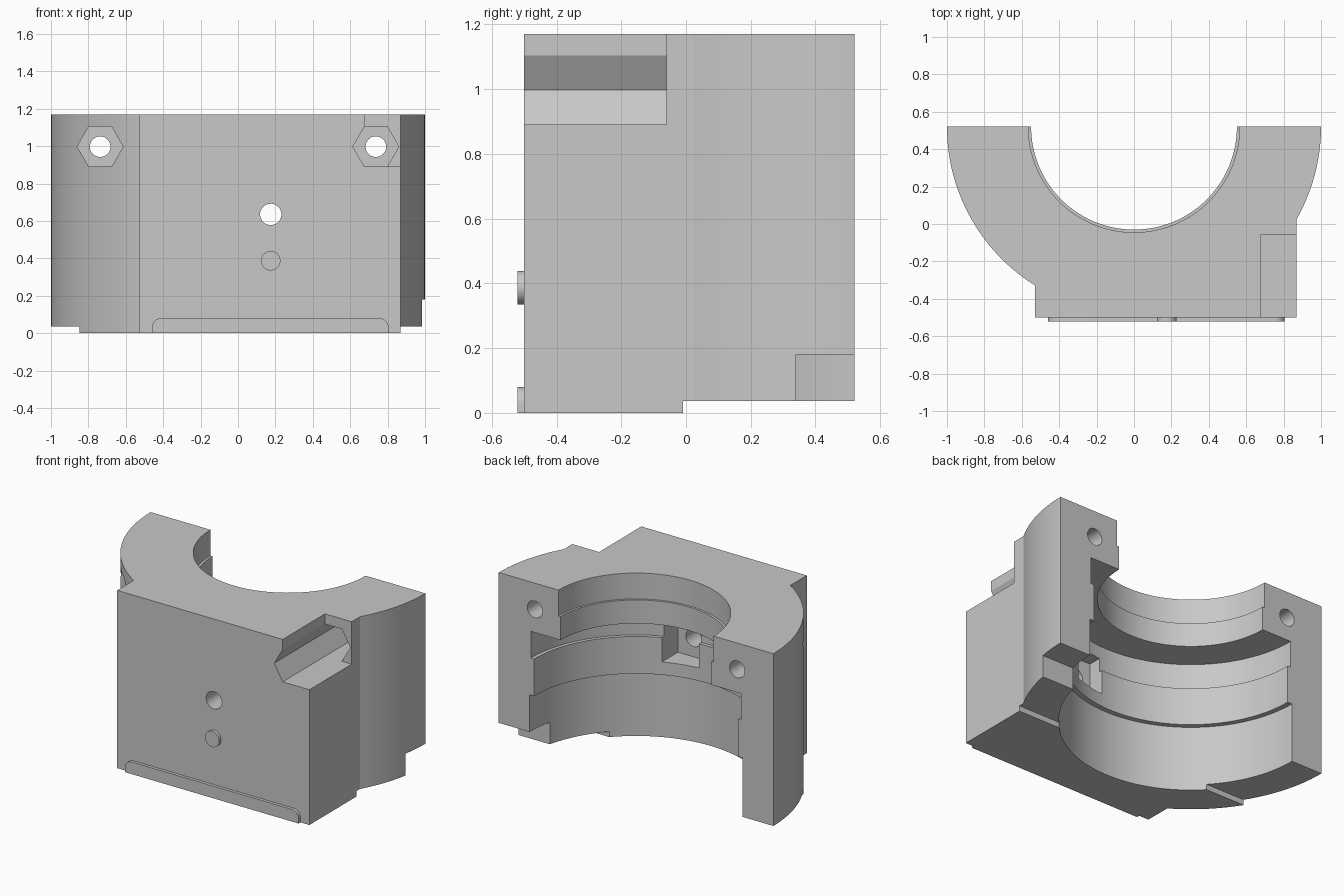
import bpy, bmesh
from math import acos, cos, sin, pi
from mathutils import Matrix, Vector

default = bpy.data.objects.get("Cube")
if default:
    bpy.data.objects.remove(default, do_unlink=True)

grey = bpy.data.materials.new("machined_grey")
grey.use_nodes = True
grey.diffuse_color = (0.58, 0.58, 0.58, 1)
grey.node_tree.nodes["Principled BSDF"].inputs["Base Color"].default_value = grey.diffuse_color

AXIS_Y = 0.52      # bore axis lies on the flat split face
TOP = 1.17
FRONT = -0.5


def make_object(name, bm):
    bmesh.ops.recalc_face_normals(bm, faces=bm.faces)
    mesh = bpy.data.meshes.new(name)
    bm.to_mesh(mesh)
    bm.free()
    mesh.materials.append(grey)
    obj = bpy.data.objects.new(name, mesh)
    bpy.context.collection.objects.link(obj)
    return obj


def prism(name, points, offset):
    """Extrude a closed outline of 3D points along an offset."""
    bm = bmesh.new()
    face = bm.faces.new([bm.verts.new(p) for p in points])
    geom = bmesh.ops.extrude_face_region(bm, geom=[face], use_keep_orig=True)["geom"]
    moved = [v for v in geom if isinstance(v, bmesh.types.BMVert)]
    bmesh.ops.translate(bm, verts=moved, vec=Vector(offset))
    return make_object(name, bm)


def box(name, x0, x1, y0, y1, z0, z1):
    return prism(name, [(x0, y0, z0), (x1, y0, z0), (x1, y1, z0), (x0, y1, z0)], (0, 0, z1 - z0))


def rod(name, x, z, radius, y0, y1, sides=48):
    """Round or hexagonal bar running front to back."""
    ring = [(x + radius * cos(2 * pi * i / sides), y0, z + radius * sin(2 * pi * i / sides))
            for i in range(sides)]
    return prism(name, ring, (0, y1 - y0, 0))


def arc(cx, cy, radius, start, end, steps):
    return [(cx + radius * cos(start + (end - start) * i / steps),
             cy + radius * sin(start + (end - start) * i / steps)) for i in range(steps + 1)]


def turned(name, profile, segments=128):
    """Solid of revolution about the bore axis from (radius, z) pairs."""
    bm = bmesh.new()
    rings = []
    for r, z in profile:
        rings.append([bm.verts.new((r * cos(2 * pi * i / segments),
                                    AXIS_Y + r * sin(2 * pi * i / segments), z))
                      for i in range(segments)])
    for low, high in zip(rings, rings[1:]):
        for i in range(segments):
            j = (i + 1) % segments
            bm.faces.new((low[i], low[j], high[j], high[i]))
    bm.faces.new(rings[0])
    bm.faces.new(rings[-1])
    return make_object(name, bm)


def cut(target, cutter):
    cutter.hide_render = True
    mod = target.modifiers.new("cut", "BOOLEAN")
    mod.operation = "DIFFERENCE"
    mod.solver = "EXACT"
    mod.object = cutter
    bpy.context.view_layer.objects.active = target
    bpy.ops.object.modifier_apply(modifier=mod.name)
    bpy.data.objects.remove(cutter, do_unlink=True)


def smooth(obj):
    bpy.ops.object.select_all(action="DESELECT")
    obj.select_set(True)
    bpy.context.view_layer.objects.active = obj
    bpy.ops.object.shade_smooth_by_angle(angle=pi / 7)


# Body: half cylinder merged with a square front block
right, left = 0.87, -0.53
outline = arc(0, AXIS_Y, 1, 0, -acos(right), 24)
outline += [(right, FRONT), (left, FRONT)]
outline += arc(0, AXIS_Y, 1, -acos(left), -pi, 48)
body = prism("housing_half", [(x, y, 0) for x, y in outline], (0, 0, TOP))

# Stepped bore
cut(body, turned("bore_cutter", [
    (0.775, -0.1), (0.775, 0.425), (0.742, 0.425), (0.742, 0.67), (0.765, 0.67),
    (0.765, 0.845), (0.55, 0.845), (0.55, 1.0), (0.565, 1.0), (0.565, 1.3)]))

# Raised rear underside and the side notch
cut(body, box("underside_cutter", -1.2, 1.2, -0.01, 1, -0.2, 0.036))
cut(body, box("notch_cutter", 0.3, 1.2, 0.34, 1, -0.2, 0.18))

# Bolt holes with hexagonal nut pockets
for side in (-1, 1):
    cut(body, rod("nut_cutter", side * 0.737, 0.997, 0.123, -0.8, 0.25, 6))
    cut(body, rod("bolt_cutter", side * 0.737, 0.997, 0.055, -0.8, 0.8))

# Open corner above one nut pocket
cut(body, box("corner_cutter", 0.6755, 1.2, -0.8, -0.06, 0.8905, 1.4))

# Front port with a square recess on the bore side
cut(body, box("recess_cutter", 0.06, 0.29, -0.33, 0.1, 0.51, 0.76))
cut(body, rod("port_cutter", 0.175, 0.635, 0.057, -0.8, -0.2))
smooth(body)

# Raised round button on the front
smooth(rod("front_button", 0.175, 0.387, 0.052, -0.52, FRONT + 0.005))

# Raised foot strip with rounded upper corners
strip = [(-0.46, 0), (0.805, 0)]
strip += arc(0.755, 0.03, 0.05, 0, pi / 2, 10)
strip += arc(-0.41, 0.03, 0.05, pi / 2, pi, 10)
smooth(prism("foot_strip", [(x, -0.52, z) for x, z in strip], (0, 0.025, 0)))
